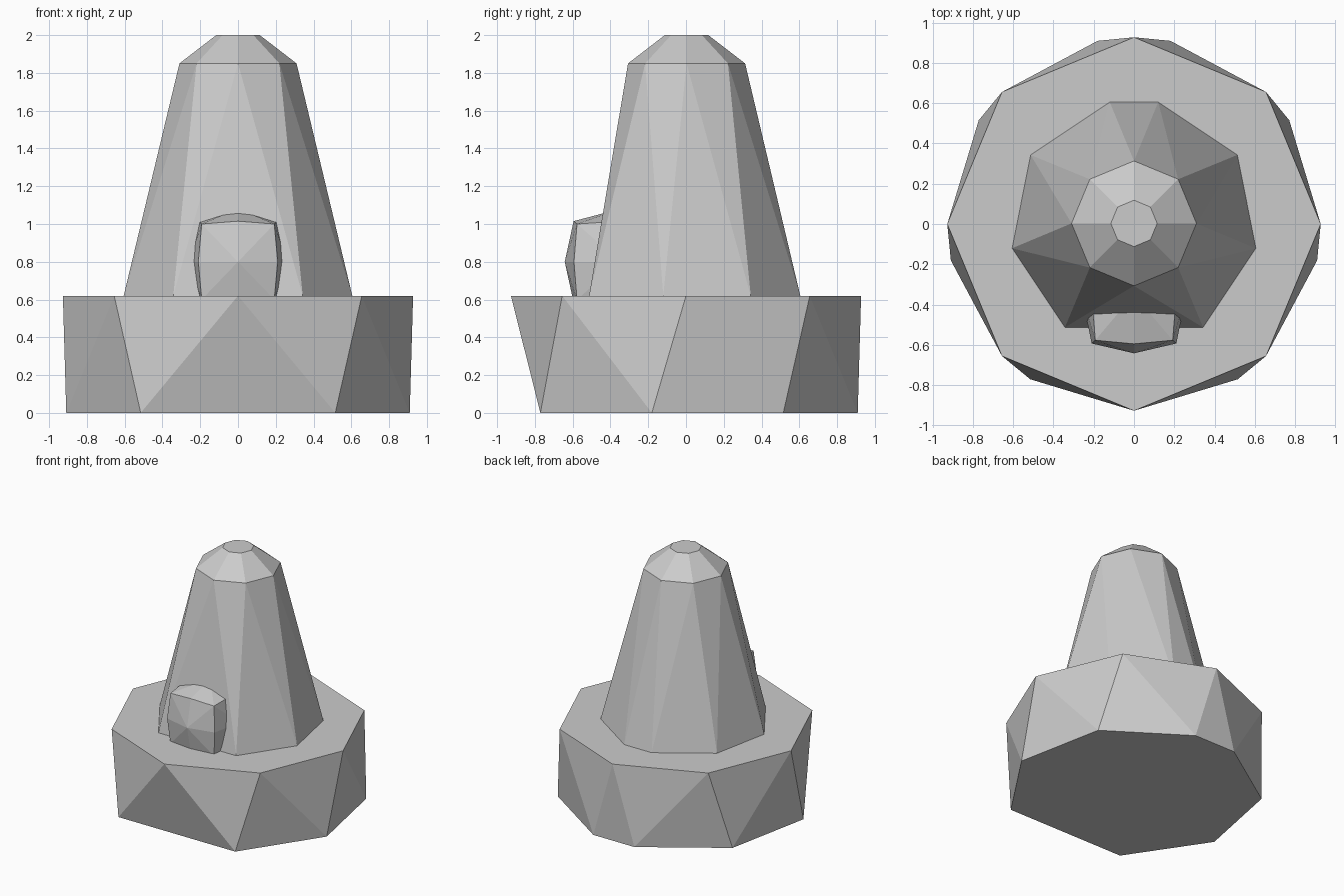
import bpy, bmesh
from math import cos, sin, radians

if "Cube" in bpy.data.objects:
    bpy.data.objects.remove(bpy.data.objects["Cube"])


def hull(name, points):
    """Faceted convex solid wrapped around the given points."""
    bm = bmesh.new()
    for p in points:
        bm.verts.new(p)
    bmesh.ops.convex_hull(bm, input=bm.verts[:])
    bmesh.ops.dissolve_limit(bm, angle_limit=radians(0.5), verts=bm.verts[:], edges=bm.edges[:])
    bmesh.ops.recalc_face_normals(bm, faces=bm.faces[:])
    mesh = bpy.data.meshes.new(name)
    bm.to_mesh(mesh)
    bm.free()
    obj = bpy.data.objects.new(name, mesh)
    bpy.context.collection.objects.link(obj)
    return obj


def ring(angles, r, z, y=0.0):
    return [(r * cos(radians(a)), r * sin(radians(a)) + y, z) for a in angles]


# Regular octagon, and an uneven one mirrored across x
EVEN = [45 * i for i in range(8)]
half = [78.75, 33.75, -11.25, -56.25]
UNEVEN = half + [180 - a for a in half]

# Plinth
hull("base", ring(UNEVEN, 0.927, 0) + ring(EVEN, 0.927, 0.62))

# Tapering tower with chamfered top
hull("tower", ring(UNEVEN, 0.617, 0.62) + ring(EVEN, 0.31, 1.85, 0.003)
     + ring(EVEN, 0.115, 2.0, 0.003))

# Bulging doorway, mirrored left/right and about its mid height
MID = 0.8
corners = [(0.192, -0.577, 1.0), (0, -0.595, 1.015), (0.21, -0.593, MID), (0, -0.642, MID),
           (0.21, -0.35, 1.015), (0, -0.35, 1.08), (0.26, -0.35, MID)]
hull("doorway", {(sx * x, y, MID + sz * (z - MID))
                 for x, y, z in corners for sx in (1, -1) for sz in (1, -1)})
